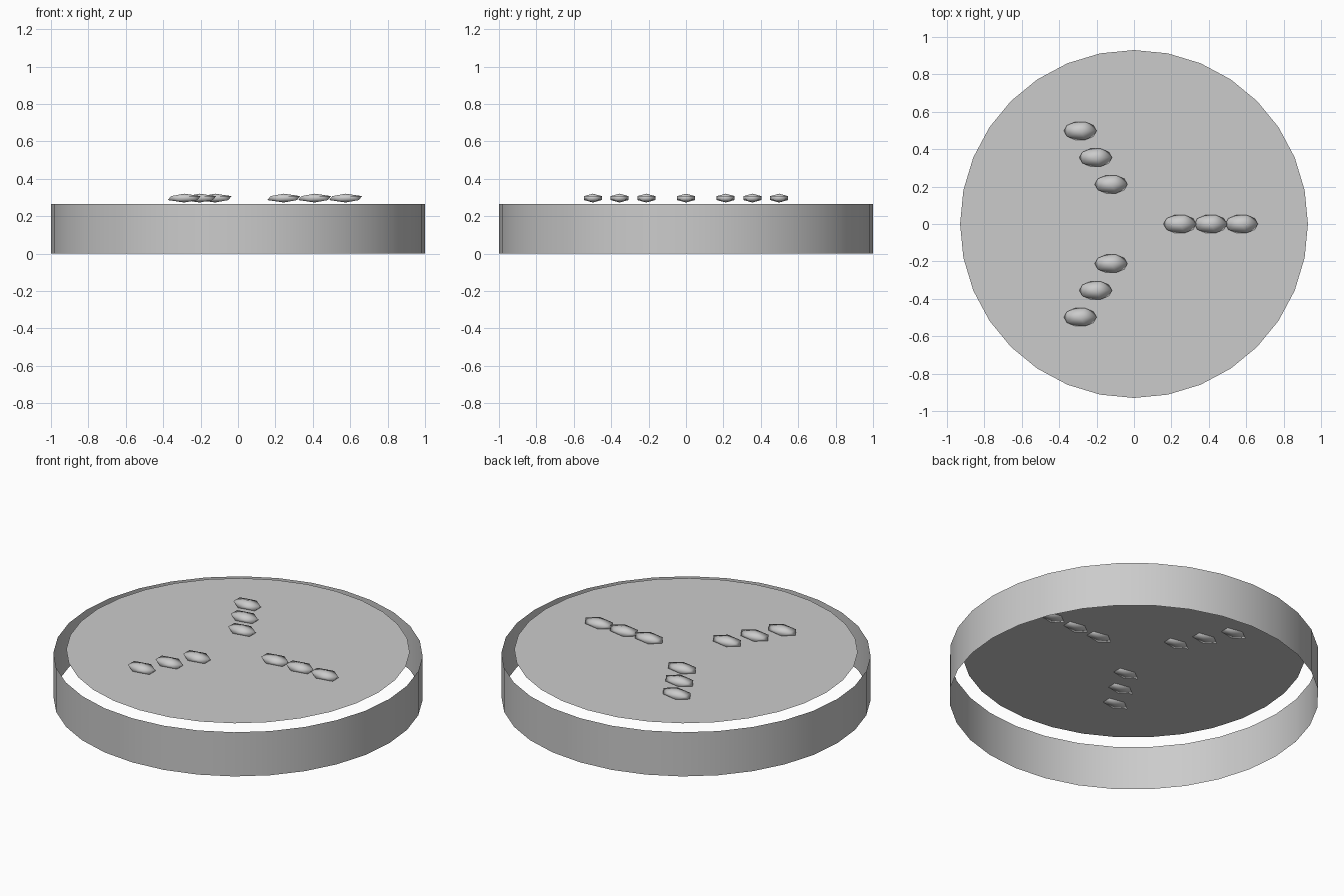
import bpy, math

if "Cube" in bpy.data.objects:
    bpy.data.objects.remove(bpy.data.objects["Cube"])

grey = bpy.data.materials.new("plain grey")
grey.diffuse_color = (0.6, 0.6, 0.6, 1)
grey.use_nodes = True
grey.node_tree.nodes["Principled BSDF"].inputs["Base Color"].default_value = grey.diffuse_color


def finish(name):
    ob = bpy.context.object
    ob.name = name
    ob.data.materials.append(grey)
    return ob


# open wall ring, no thickness
HEIGHT = 0.264
bpy.ops.mesh.primitive_cylinder_add(vertices=32, radius=1, depth=HEIGHT,
                                    end_fill_type='NOTHING',
                                    location=(0, 0, HEIGHT / 2))
finish("wall_ring")
bpy.ops.object.shade_smooth_by_angle(angle=math.radians(30))

# flat disc floating just above the rim
bpy.ops.mesh.primitive_circle_add(vertices=32, radius=0.93, fill_type='NGON',
                                  location=(0, 0, 0.285))
finish("top_disc")

# three rows of flattened beads, all lying along x
for arm in range(3):
    a = math.radians(120 * arm)
    for i, r in enumerate((0.245, 0.41, 0.575)):
        bpy.ops.mesh.primitive_ico_sphere_add(
            subdivisions=1, radius=1,
            location=(r * math.cos(a), r * math.sin(a), 0.2965))
        bead = finish(f"bead_{arm + 1}_{i + 1}")
        bead.scale = (0.098, 0.0565, 0.0235)
        bpy.ops.object.transform_apply(location=False, rotation=False, scale=True)
        bpy.ops.object.shade_smooth()
